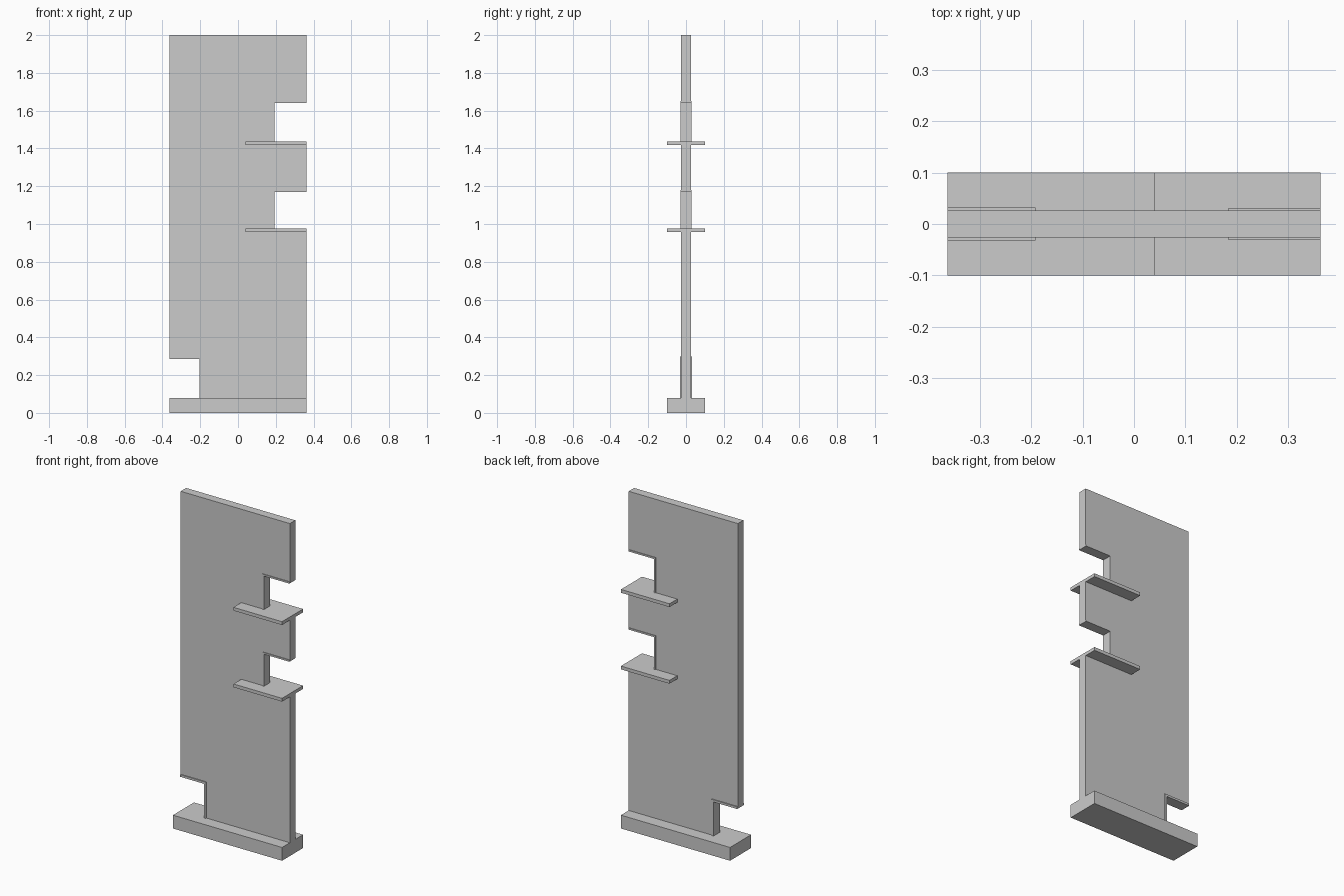
import bpy, bmesh

if "Cube" in bpy.data.objects:
    bpy.data.objects.remove(bpy.data.objects["Cube"])

W = 0.363   # half width
T = 0.026   # half panel thickness


def extrude_xz(name, pts, half_y):
    """Solid made from an x/z outline, extruded symmetrically along y."""
    bm = bmesh.new()
    face = bm.faces.new([bm.verts.new((x, -half_y, z)) for x, z in pts])
    out = bmesh.ops.extrude_face_region(bm, geom=[face])
    moved = [v for v in out["geom"] if isinstance(v, bmesh.types.BMVert)]
    bmesh.ops.translate(bm, verts=moved, vec=(0, 2 * half_y, 0))
    bmesh.ops.recalc_face_normals(bm, faces=bm.faces)
    me = bpy.data.meshes.new(name)
    bm.to_mesh(me)
    bm.free()
    ob = bpy.data.objects.new(name, me)
    bpy.context.collection.objects.link(ob)
    return ob


def rect(x0, x1, z0, z1):
    return [(x0, z0), (x1, z0), (x1, z1), (x0, z1)]


def notch_trim(name, x_edge, x_in, z0, z1, t, half_y):
    """Thin L-shaped lining on the inner side and top of a notch."""
    x_out = x_in + (t if x_in < x_edge else -t)
    # lining sits inside the panel material, away from the opening
    x_out = x_in - t if x_edge > x_in else x_in + t
    pts = [(x_in, z0), (x_in, z1), (x_edge, z1),
           (x_edge, z1 + t), (x_out, z1 + t), (x_out, z0)]
    extrude_xz(name, pts, half_y)


BASE_TOP = 0.08
NOTCH_X, FOOT_X, FOOT_TOP = 0.193, -0.205, 0.285
NOTCHES = {"lower": (0.977, 1.17), "upper": (1.438, 1.64)}

# Main upright panel with its notches in the outline
outline = [(FOOT_X, BASE_TOP), (W, BASE_TOP)]
for z0, z1 in NOTCHES.values():
    outline += [(W, z0), (NOTCH_X, z0), (NOTCH_X, z1), (W, z1)]
outline += [(W, 2.0), (-W, 2.0), (-W, FOOT_TOP), (FOOT_X, FOOT_TOP)]
extrude_xz("panel", outline, T)

# Base plinth
extrude_xz("base", rect(-W, W, 0, BASE_TOP), 0.1)

# Shelves and linings of the right-hand notches
for label, (z0, z1) in NOTCHES.items():
    extrude_xz(label + "_shelf", rect(0.04, W, z0 - 0.02, z0), 0.1)
    notch_trim(label + "_notch_trim", W, NOTCH_X, z0, z1, 0.01, 0.03)

# Lining of the notch at the foot
notch_trim("foot_notch_trim", -W, FOOT_X, BASE_TOP, FOOT_TOP, 0.013, 0.032)
